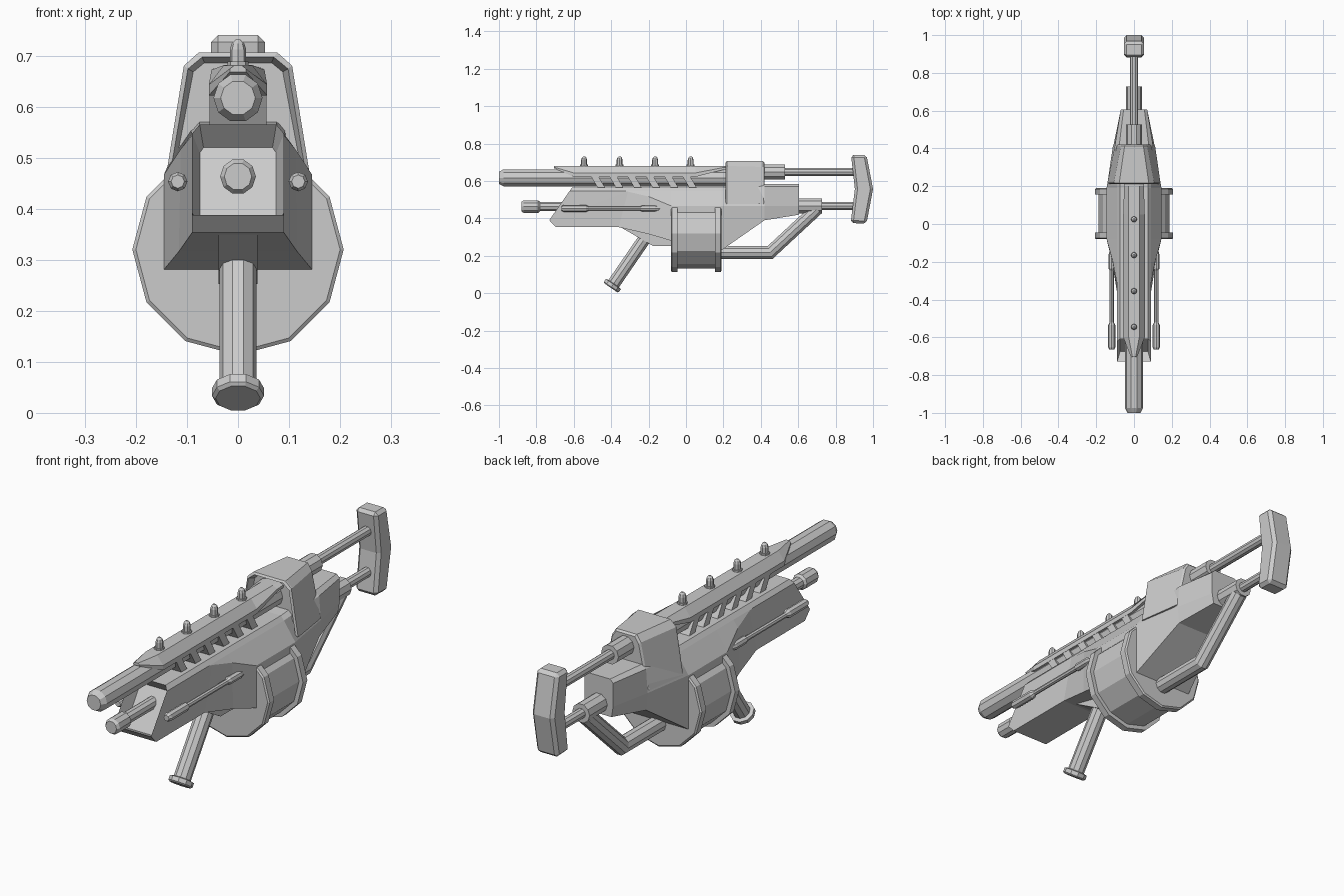
import bpy, bmesh, math
from mathutils import Vector

if "Cube" in bpy.data.objects:
    bpy.data.objects.remove(bpy.data.objects["Cube"])


def finish(name, bm):
    bmesh.ops.recalc_face_normals(bm, faces=bm.faces[:])
    me = bpy.data.meshes.new(name)
    bm.to_mesh(me)
    bm.free()
    ob = bpy.data.objects.new(name, me)
    bpy.context.collection.objects.link(ob)
    return ob


def skin(rings):
    """Join rings of points into a closed skin; returns bmesh and front cap."""
    bm = bmesh.new()
    vs = [[bm.verts.new(p) for p in r] for r in rings]
    n = len(vs[0])
    for a, b in zip(vs, vs[1:]):
        for i in range(n):
            j = (i + 1) % n
            bm.faces.new((a[i], a[j], b[j], b[i]))
    cap = bm.faces.new(vs[0])
    bm.faces.new(vs[-1])
    return bm, cap


def loft(name, halves, inset=None):
    """Loft right-hand half sections (x, y, z), mirrored across x = 0."""
    rings = [h + [(-x, y, z) for x, y, z in reversed(h)] for h in halves]
    bm, cap = skin(rings)
    bmesh.ops.recalc_face_normals(bm, faces=bm.faces[:])
    if inset:
        bmesh.ops.inset_individual(bm, faces=[cap], thickness=inset[0], depth=-inset[1])
    return finish(name, bm)


def sec(y, *pts):
    return [(x, y, z) for x, z in pts]


def rod(name, a, d, stations, sides=10):
    """Turned part from point a along d; stations are (distance, radius)."""
    a, d = Vector(a), Vector(d).normalized()
    u = Vector((1, 0, 0))
    v = d.cross(u)
    ang = [2 * math.pi * i / sides for i in range(sides)]
    rings = [[a + d * t + (u * math.cos(k) + v * math.sin(k)) * r for k in ang] for t, r in stations]
    return finish(name, skin(rings)[0])


def plate(name, prof, hw, bevel=0):
    """Side profile (y, z) extruded across x."""
    ob = finish(name, skin([[(s * hw, y, z) for y, z in prof] for s in (-1, 1)])[0])
    if bevel:
        m = ob.modifiers.new("bevel", "BEVEL")
        m.width, m.segments = bevel, 1
    return ob


Y = (0, 1, 0)

# Hull: forend flaring into the receiver, then tapering to the rear
top = [(.075, .565), (.09, .547)]
hull = [
    [(.075, -.61, .565), (.09, -.622, .547), (.09, -.73, .392), (.09, -.729, .388)],
    [(.075, -.60, .565), (.09, -.61, .547), (.09, -.715, .392), (.09, -.695, .353)],
    [(.075, -.33, .565), (.09, -.33, .547), (.0905, -.31, .543), (.09, -.36, .353)],
    sec(-.2, *top, (.112, .517), (.116, .316)),
    sec(-.08, *top, (.145, .467), (.145, .281)),
    sec(.19, *top, (.145, .467), (.145, .23)),
    sec(.42, (.078, .585), (.1, .57), (.108, .467), (.1, .39)),
    sec(.605, (.055, .585), (.07, .57), (.07, .467), (.062, .42)),
]
loft("hull", hull, (.016, .06))

# Upper housing with a recessed front
loft("upper_housing", [
    sec(.212, (.07, .697), (.098, .674), (.13, .485)),
    sec(.218, (.077, .706), (.106, .68), (.139, .477)),
    sec(.225, (.077, .706), (.106, .68), (.139, .477)),
    sec(.412, (.05, .706), (.07, .675), (.112, .477)),
    sec(.42, (.045, .698), (.064, .67), (.105, .485)),
], (.012, .03))

# Main barrel, its cover, knobs and slanted slats
rod("main_barrel", (0, -1, .617), Y, [(0, .034), (.025, .048), (1.25, .048)])
loft("barrel_cover", [
    sec(-.705, (.008, .68), (.016, .674), (.016, .668)),
    sec(-.60, (.028, .681), (.057, .643), (.057, .622)),
    sec(.05, (.028, .681), (.057, .643), (.057, .622)),
    sec(.20, (.028, .681), (.052, .672), (.052, .66)),
    sec(.30, (.028, .681), (.05, .675), (.05, .665)),
])
for i in range(4):
    rod(f"top_knob_{i}", (0, -.545 + .19 * i, .67), (0, 0, 1),
        [(0, .021), (.018, .021), (.018, .016), (.042, .016), (.054, .012), (.061, .005)], 8)
for i in range(6):
    y = -.51 + .098 * i
    plate(f"slat_{i}", [(y, .628), (y + .04, .628), (y + .08, .56), (y + .04, .56)], .056)

# Lower barrel
rod("lower_barrel", (0, -.88, .463), Y,
    [(0, .027), (.012, .035), (.09, .035), (.1, .026), (.35, .026)])

# Side rods
for s, side in ((-1, "left"), (1, "right")):
    rod(f"side_rod_{side}", (s * .118, -.665, .453), Y,
        [(0, .013), (.012, .019), (.13, .019), (.145, .011), (.42, .011), (.43, .017), (.5, .017), (.53, .01)], 8)

# Drum magazine
rod("drum", (0, -.08, .32), Y,
    [(0, .2), (.005, .207), (.035, .207), (.035, .188), (.235, .188), (.235, .207), (.265, .207), (.27, .2)], 12)

# Front grip and its mount
plate("grip_mount", [(-.36, .37), (-.345, .35), (-.175, .252), (-.05, .252), (-.05, .37)], .038)
rod("front_grip", (0, -.402, .0285), (0, .566, .824),
    [(0, .044), (.006, .051), (.024, .051), (.028, .036), (.38, .036)])

# Rear handle: mitred bent tube
path = [(.17, .218), (.45, .218), (.70, .45)]
bend = math.atan2(path[2][1] - path[1][1], path[2][0] - path[1][0])
rings = []
for (y, z), tilt, k in zip(path, (0, bend / 2, bend), (1, 1 / math.cos(bend / 2), 1)):
    ring = []
    for i in range(10):
        a = 2 * math.pi * i / 10
        h = .036 * math.sin(a) * k
        ring.append((.036 * math.cos(a), y - h * math.sin(tilt), z + h * math.cos(tilt)))
    rings.append(ring)
finish("rear_handle", skin(rings)[0])

# Stock rods with sleeves
rod("stock_rod_upper", (0, .38, .648), Y, [(0, .042), (.148, .042), (.148, .022), (.54, .022)])
rod("stock_rod_lower", (0, .58, .467), Y, [(0, .042), (.148, .042), (.148, .022), (.34, .022)])

# Butt pad
plate("butt_pad", [(.882, .74), (.965, .74), (1, .557), (.965, .372), (.88, .375), (.903, .557)], .053, .014)
